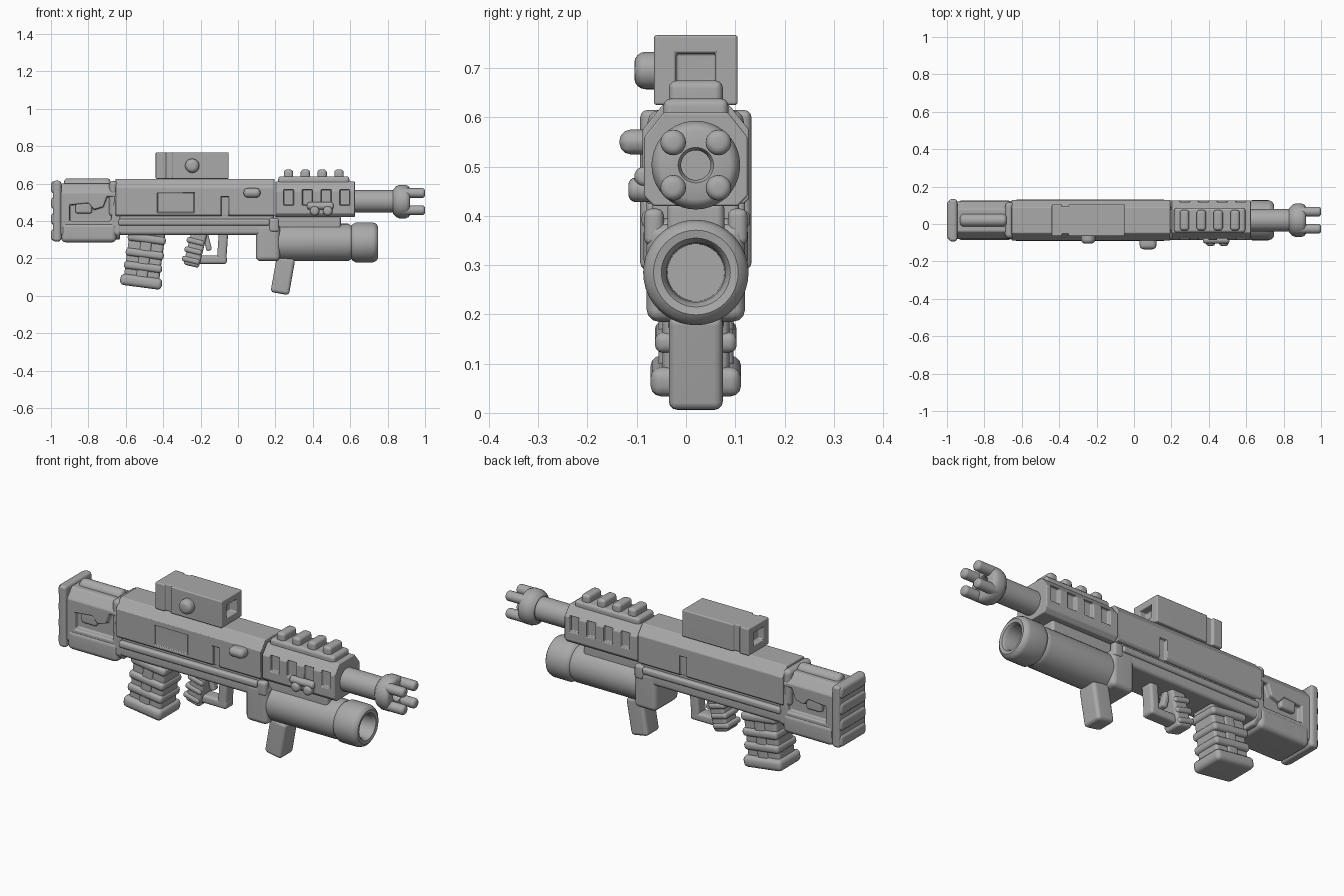
import bpy, bmesh, math
from mathutils import Matrix, Vector

if "Cube" in bpy.data.objects:
    bpy.data.objects.remove(bpy.data.objects["Cube"])

CY = 0.02  # centre plane of the body in y
metal = bpy.data.materials.new("grey_metal")
metal.use_nodes = True
metal.diffuse_color = (0.4, 0.4, 0.4, 1)
metal.node_tree.nodes["Principled BSDF"].inputs["Base Color"].default_value = metal.diffuse_color


def make(name, bm):
    bmesh.ops.recalc_face_normals(bm, faces=bm.faces)
    mesh = bpy.data.meshes.new(name)
    bm.to_mesh(mesh)
    bm.free()
    mesh.materials.append(metal)
    obj = bpy.data.objects.new(name, mesh)
    bpy.context.collection.objects.link(obj)
    return obj


def finish(obj, bevel=0.015, cutters=(), segments=3):
    """Cut the recesses, round the edges and shade the part."""
    bpy.ops.object.select_all(action='DESELECT')
    bpy.context.view_layer.objects.active = obj
    obj.select_set(True)
    for c in cutters:
        m = obj.modifiers.new("cut", 'BOOLEAN')
        m.operation, m.solver, m.object = 'DIFFERENCE', 'EXACT', c
        bpy.ops.object.modifier_apply(modifier=m.name)
    for c in cutters:
        bpy.data.objects.remove(c)
    if bevel:
        m = obj.modifiers.new("round", 'BEVEL')
        m.width, m.segments, m.limit_method = bevel, segments, 'ANGLE'
        m.angle_limit = math.radians(25)
        bpy.ops.object.modifier_apply(modifier=m.name)
    bpy.ops.object.shade_smooth_by_angle(angle=math.radians(40))
    m = obj.modifiers.new("normals", 'WEIGHTED_NORMAL')
    m.keep_sharp = True
    return obj


def raw_box(name, x, z, half, y=CY, tilt=0):
    """Box from x range, z range, half depth; tilt leans it about y."""
    bm = bmesh.new()
    bmesh.ops.create_cube(bm, size=1)
    bm.transform(Matrix.Translation(((x[0] + x[1]) / 2, y, (z[0] + z[1]) / 2))
                 @ Matrix.Rotation(math.radians(tilt), 4, 'Y')
                 @ Matrix.Diagonal((x[1] - x[0], 2 * half, z[1] - z[0], 1)))
    return make(name, bm)


def box(name, x, z, half, bevel=0.015, y=CY, tilt=0, cutters=()):
    return finish(raw_box(name, x, z, half, y, tilt), bevel, cutters)


def prism(name, points, start, end, axis):
    """Extrude (y, z) points along x, or (x, z) points along y."""
    place = (lambda a, b: (start, a, b)) if axis == 'X' else (lambda a, b: (a, start, b))
    bm = bmesh.new()
    face = bm.faces.new([bm.verts.new(place(a, b)) for a, b in points])
    moved = bmesh.ops.extrude_face_region(bm, geom=[face])["geom"]
    step = Vector((end - start, 0, 0)) if axis == 'X' else Vector((0, end - start, 0))
    bmesh.ops.translate(bm, vec=step, verts=[v for v in moved if isinstance(v, bmesh.types.BMVert)])
    return make(name, bm)


def section(half, z0, z1, chamfer, low):
    """Symmetric body section with chamfered top and bottom."""
    side = [(half - low, z0), (half, z0 + low), (half, z1 - chamfer), (half - chamfer * 0.8, z1)]
    return [(CY + a, b) for a, b in side] + [(CY - a, b) for a, b in reversed(side)]


def lathe(name, profile, z, x=0, y=CY, axis='X', sides=40):
    """Spin (distance, radius) points about an axis along x or -y."""
    bm = bmesh.new()
    verts = [bm.verts.new((d, 0, r)) for d, r in profile]
    edges = [bm.edges.new(p) for p in zip(verts, verts[1:])]
    bmesh.ops.spin(bm, geom=verts + edges, cent=(0, 0, 0), axis=(1, 0, 0),
                   angle=math.tau, steps=sides, use_merge=True)
    bmesh.ops.remove_doubles(bm, verts=bm.verts, dist=1e-4)
    turn = Matrix.Rotation(-math.pi / 2 if axis == 'Y' else 0, 4, 'Z')
    bm.transform(Matrix.Translation((x, y, z)) @ turn)
    return finish(make(name, bm), 0)


def pill(name, a, b, r, z, **where):
    """Cylinder with rounded ends from a to b."""
    arc = [(r * 0.6 * (1 - math.cos(t * math.pi / 8)), r * (0.4 + 0.6 * math.sin(t * math.pi / 8)))
           for t in range(5)]
    profile = [(a, 0)] + [(a + d, q) for d, q in arc] + [(b - d, q) for d, q in reversed(arc)] + [(b, 0)]
    return lathe(name, profile, z, sides=20, **where)


def side_cuts(x, z, depth, half, sides=(-1, 1)):
    return [raw_box("cutter", x, z, depth, CY + s * half) for s in sides]


# Butt plate with rounded ridges across its back
box("butt_plate", (-0.99, -0.945), (0.29, 0.615), 0.113)
for i in range(4):
    z = 0.325 + i * 0.085
    box(f"butt_ridge_{i}", (-1.0, -0.95), (z - 0.033, z + 0.033), 0.107, 0.02)

# Stock with a ragged recess on each side and a tube along the top
ragged = [(-0.90, 0.40), (-0.68, 0.40), (-0.66, 0.53), (-0.70, 0.53), (-0.72, 0.475),
          (-0.77, 0.46), (-0.80, 0.495), (-0.90, 0.485)]
cuts = [prism("cutter", ragged, CY + s * 0.07, CY + s * 0.2, 'Y') for s in (-1, 1)]
finish(prism("stock", section(0.1, 0.3, 0.6, 0.05, 0.03), -0.96, -0.63, 'X'), 0.008, cuts)
box("stock_lower_shell", (-0.945, -0.65), (0.285, 0.39), 0.106, 0.025)
pill("stock_top_tube", -0.93, -0.68, 0.035, 0.593)
box("stock_latch", (-0.87, -0.78), (0.44, 0.50), 0.094, 0.012)

# Receiver: upper shell, grooved core and lower rail
cuts = side_cuts((-0.43, -0.235), (0.445, 0.55), 0.012, 0.108, (-1,))
cuts += side_cuts((-0.09, -0.05), (0.40, 0.53), 0.018, 0.108)
finish(prism("receiver", section(0.108, 0.425, 0.625, 0.05, 0.01), -0.655, 0.195, 'X'), 0.01, cuts)
box("receiver_rear_collar", (-0.69, -0.64), (0.42, 0.615), 0.098, 0.03)
box("receiver_core", (-0.66, 0.19), (0.34, 0.45), 0.088, 0.01)
box("lower_rail", (-0.665, 0.21), (0.325, 0.395), 0.098, 0.018)
for s, side in ((-1, "right"), (1, "left")):
    box(f"{side}_rail_rib", (-0.64, 0.17), (0.375, 0.41), 0.02, 0.012, y=CY + s * 0.09)
    box(f"{side}_rail_stop", (0.165, 0.22), (0.34, 0.415), 0.02, 0.015, y=CY + s * 0.085)
box("charging_handle", (0.03, 0.12), (0.525, 0.575), 0.035, 0.022, y=-0.1)

# Optic: recessed lens at both ends, waist groove and side knob
cuts = [raw_box("cutter", x, (0.665, 0.73), 0.04) for x in ((-0.47, -0.41), (-0.09, 0))]
cuts += side_cuts((-0.385, -0.35), (0.6, 0.8), 0.012, 0.085)
box("optic_body", (-0.44, -0.05), (0.625, 0.767), 0.085, 0.017, cutters=cuts)
box("optic_mount", (-0.40, -0.09), (0.60, 0.65), 0.06)
pill("optic_knob", 0, 0.09, 0.038, 0.695, x=-0.245, y=-0.015, axis='Y')

# Handguard with side windows and a slatted top rail
cuts = []
for i in range(4):
    x = 0.245 + i * 0.1
    cuts += side_cuts((x, x + 0.052), (0.485, 0.567), 0.025, 0.108)
finish(prism("handguard", section(0.105, 0.42, 0.61, 0.05, 0.02), 0.2, 0.625, 'X'), 0.012, cuts)
box("top_rail", (0.215, 0.595), (0.59, 0.638), 0.066)
for i, x in enumerate((0.245, 0.335, 0.425, 0.515)):
    box(f"rail_slat_{i}", (x, x + 0.05), (0.61, 0.675), 0.055, 0.016)
pill("side_pin", 0.37, 0.51, 0.02, 0.48, y=-0.085)
for i, x in enumerate((0.41, 0.48)):
    pill(f"side_button_{i}", 0, 0.065, 0.025, 0.453, x=x, y=-0.052, axis='Y')

# Barrel and muzzle crown with four prongs
lathe("barrel", [(0.6, 0), (0.6, 0.06), (0.845, 0.06), (0.845, 0)], 0.505)
lathe("muzzle", [(0.83, 0.0), (0.83, 0.065), (0.845, 0.082), (0.865, 0.09), (0.895, 0.09), (0.912, 0.083),
                 (0.92, 0.07), (0.92, 0.036), (0.91, 0.03), (0.86, 0.03), (0.86, 0)], 0.503)
for i in range(4):
    sy, sz = (-1, 1)[i % 2], (-1, 1)[i // 2]
    pill(f"muzzle_prong_{i}", 0.87, 1.0, 0.026, 0.503 + sz * 0.046, y=CY + sy * 0.046)

# Underslung launcher: bracket, tube, hollow cap and foregrip
box("launcher_bracket", (0.095, 0.225), (0.185, 0.385), 0.1, 0.025)
box("launcher_neck", (0.1, 0.55), (0.34, 0.43), 0.058)
lathe("launcher_tube", [(0.2, 0), (0.2, 0.085), (0.225, 0.1), (0.59, 0.1), (0.605, 0.09),
                        (0.625, 0.085), (0.625, 0)], 0.285)
lathe("launcher_cap", [(0.6, 0), (0.6, 0.08), (0.61, 0.095), (0.63, 0.107), (0.72, 0.107), (0.738, 0.1),
                       (0.748, 0.086), (0.745, 0.07), (0.73, 0.06), (0.66, 0.058), (0.66, 0)], 0.285)
box("foregrip", (0.19, 0.29), (0.01, 0.205), 0.055, 0.018, tilt=10)

# Magazine, leaning back, with raised belts and a flared base
def magazine_part(name, width, top, bottom, half, bevel=0.015):
    mid, lean = (top + bottom) / 2, math.tan(math.radians(7.5))
    x = -0.487 + (mid - 0.31) * lean
    return box(name, (x - width / 2, x + width / 2), (bottom, top), half, bevel, tilt=7.5)


magazine_part("magazine_body", 0.19, 0.36, 0.06, 0.068)
for i, top in enumerate((0.325, 0.245, 0.175)):
    magazine_part(f"magazine_belt_{i}", 0.205, top, top - 0.042, 0.083, 0.016)
magazine_part("magazine_base", 0.225, 0.105, 0.045, 0.092, 0.022)
magazine_part("magazine_spine", 0.06, 0.3, 0.09, 0.076, 0.01)

# Pistol grip, trigger and guard
box("pistol_grip", (-0.27, -0.185), (0.155, 0.35), 0.05, tilt=14)
for i in range(3):
    z = 0.19 + i * 0.05
    x = -0.235 + (z - 0.25) * 0.25
    box(f"grip_band_{i}", (x - 0.05, x + 0.045), (z - 0.015, z + 0.015), 0.057, 0.012, tilt=14)
box("trigger", (-0.18, -0.15), (0.24, 0.34), 0.02, 0.01, tilt=-14)
box("guard_bottom", (-0.22, -0.06), (0.17, 0.215), 0.035, 0.014)
box("guard_front", (-0.108, -0.058), (0.17, 0.345), 0.035, 0.014, tilt=4)
